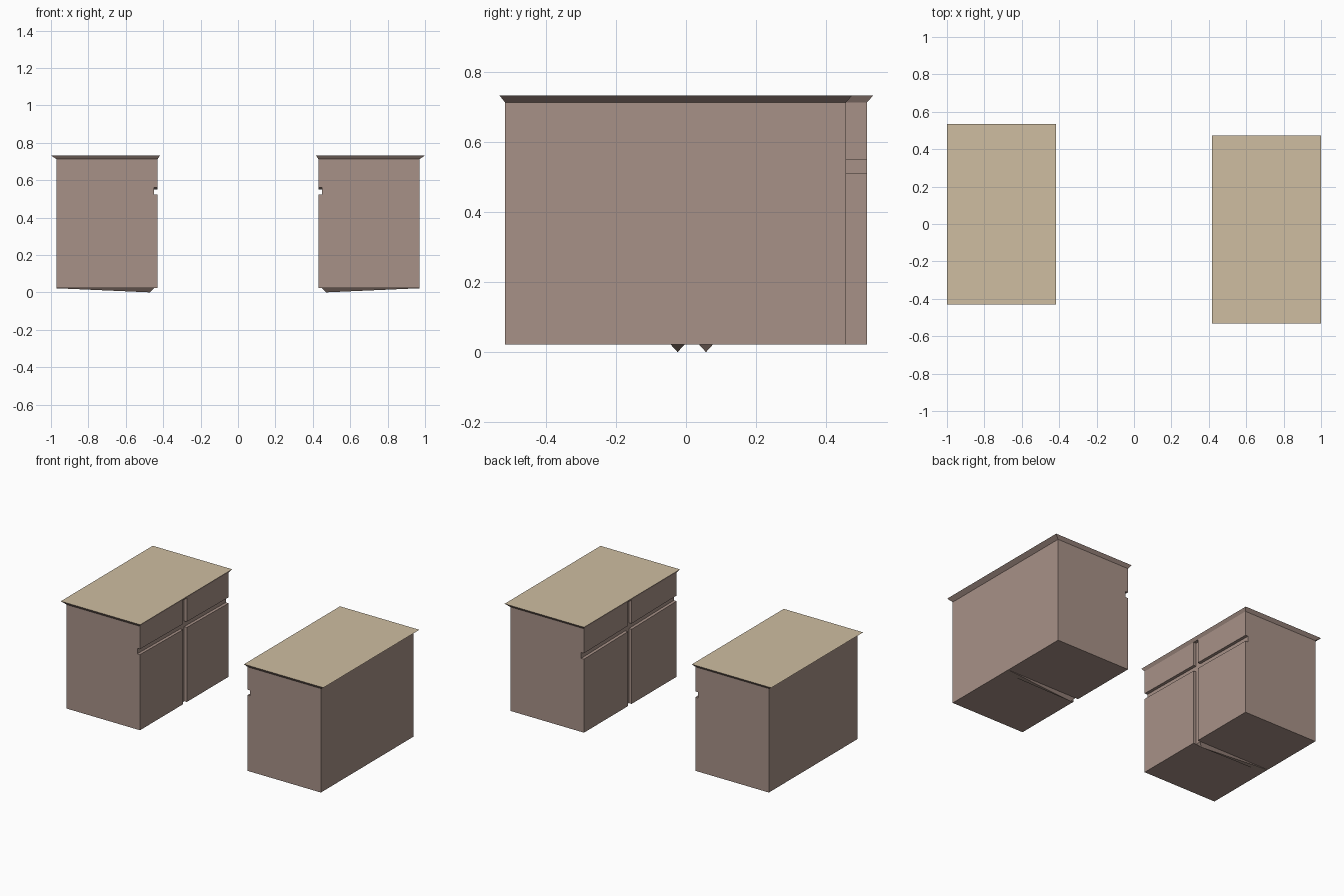
import bpy, bmesh
from itertools import product

if "Cube" in bpy.data.objects:
    bpy.data.objects.remove(bpy.data.objects["Cube"], do_unlink=True)


def make_material(name, rgb):
    mat = bpy.data.materials.new(name)
    mat.use_nodes = True
    mat.diffuse_color = (*rgb, 1)
    mat.node_tree.nodes["Principled BSDF"].inputs["Base Color"].default_value = (*rgb, 1)
    return mat


BROWN = make_material("muted brown", (0.39, 0.285, 0.245))
TAN = make_material("tan worktop", (0.62, 0.51, 0.355))


def hull(name, points, tan_top=False):
    """Convex solid around the points, flat shaded."""
    bm = bmesh.new()
    for p in points:
        bm.verts.new(p)
    bmesh.ops.convex_hull(bm, input=bm.verts[:])
    bmesh.ops.dissolve_limit(bm, angle_limit=0.002, verts=bm.verts[:], edges=bm.edges[:])
    bmesh.ops.recalc_face_normals(bm, faces=bm.faces[:])
    bm.normal_update()
    if tan_top:
        for f in bm.faces:
            f.material_index = int(f.normal.z > 0.9)
    mesh = bpy.data.meshes.new(name)
    bm.to_mesh(mesh)
    bm.free()
    mesh.materials.append(BROWN)
    mesh.materials.append(TAN)
    obj = bpy.data.objects.new(name, mesh)
    bpy.context.collection.objects.link(obj)
    return obj


BASE, RIM, TOP = 0.022, 0.712, 0.732
OUTER, FLOOR, FACE = 0.97, 0.45, 0.43   # distances from the aisle centre
HALF_GAP = 0.02


def cabinet(label, side, y0, y1):
    split = (y0 + y1) / 2 + 0.006

    # The horizontal finger groove dips slightly towards the back
    def groove(y, front_z, back_z):
        t = (y - y0) / (y1 - y0)
        return front_z + t * (back_z - front_z)

    # Carcass behind the door and drawer fronts
    hull(label + "_carcass",
         [(side * x, y, z) for x, y, z in product((FLOOR, OUTER), (y0, y1), (BASE, RIM))])

    # Two doors and two drawers facing the aisle
    for end, a, b in (("front", y0, split - HALF_GAP), ("back", split + HALF_GAP, y1)):
        door, drawer = [], []
        for x, y in product((FACE, FLOOR), (a, b)):
            door += [(side * x, y, BASE), (side * x, y, groove(y, 0.524, 0.510))]
            drawer += [(side * x, y, groove(y, 0.561, 0.549)), (side * x, y, RIM)]
        hull(f"{label}_{end}_door", door)
        hull(f"{label}_{end}_drawer", drawer)

    # Tapering ridge under the floor, in line with the vertical groove
    ridge = [(side * x, split + s * HALF_GAP, BASE)
             for x, s in product((FLOOR, OUTER), (-1, 1))]
    hull(label + "_floor_ridge", ridge + [(side * 0.47, split, 0)])

    # Worktop flaring outwards to its upper edge
    lower = [(side * x, y, RIM) for x, y in product((FACE, OUTER), (y0, y1))]
    upper = [(side * x, y, TOP) for x, y in product((0.417, 1.0), (y0 - 0.016, y1 + 0.018))]
    hull(label + "_worktop", lower + upper, tan_top=True)


cabinet("right_cabinet", -1, -0.414, 0.516)
cabinet("left_cabinet", 1, -0.516, 0.456)
